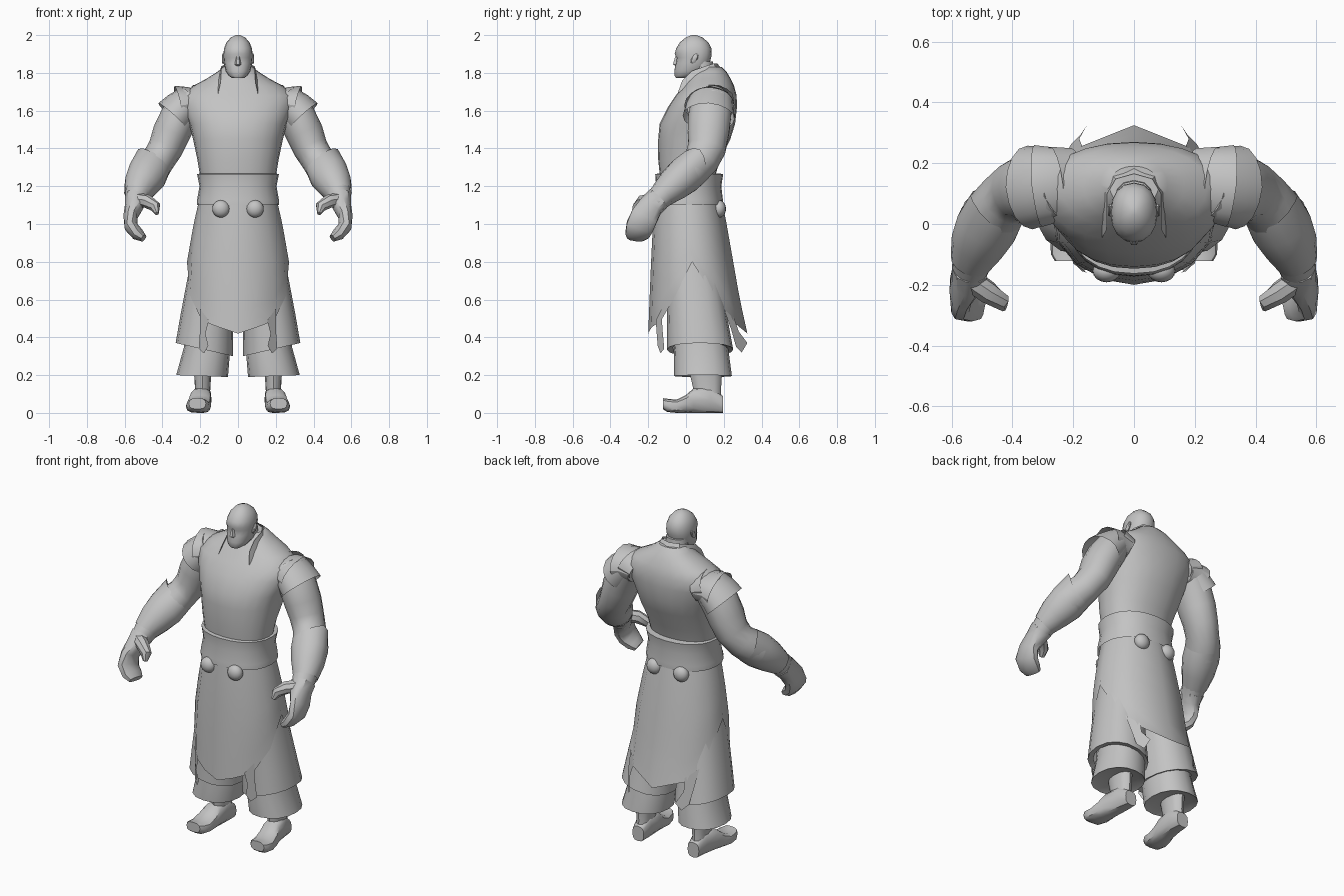
import bpy, bmesh, math
from mathutils import Vector as V

grey = bpy.data.materials.new("plain grey")
grey.diffuse_color = (0.55, 0.55, 0.55, 1)


def finish(name, bm, mirror=False, angle=40):
    bmesh.ops.recalc_face_normals(bm, faces=bm.faces)
    me = bpy.data.meshes.new(name)
    bm.to_mesh(me)
    bm.free()
    me.materials.append(grey)
    ob = bpy.data.objects.new(name, me)
    bpy.context.collection.objects.link(ob)
    bpy.ops.object.select_all(action='DESELECT')
    ob.select_set(True)
    bpy.context.view_layer.objects.active = ob
    bpy.ops.object.shade_smooth_by_angle(angle=math.radians(angle))
    if mirror:
        ob.modifiers.new("mirror", 'MIRROR')
    return ob


def ring(c, u, v, n=12, power=2.0):
    """Superellipse ring around c, spanned by the vectors u and v."""
    def p(t):
        return math.copysign(abs(t) ** (2 / power), t) if abs(t) > 1e-6 else 0
    a = [2 * math.pi * i / n for i in range(n)]
    return [V(c) + V(u) * p(math.cos(t)) + V(v) * p(math.sin(t)) for t in a]


def level(z, cx, hx, y0, y1, tilt=0, n=16, power=2.2):
    """Horizontal ring; tilt raises its outer side."""
    return ring((cx, (y0 + y1) / 2, z), (hx, 0, tilt), (0, (y1 - y0) / 2, 0), n, power)


def skin(name, rings, caps=(True, True), mirror=False, closed=True, angle=40):
    bm = bmesh.new()
    rows = [[bm.verts.new(p) for p in r] for r in rings]
    n = len(rows[0])
    for a, b in zip(rows, rows[1:]):
        for i in range(n if closed else n - 1):
            j = (i + 1) % n
            bm.faces.new((a[i], a[j], b[j], b[i]))
    for row, cap in ((rows[0], caps[0]), (rows[-1], caps[1])):
        if cap and closed:
            bm.faces.new(row)
    return finish(name, bm, mirror, angle)


def tube_rings(path, n=12, power=2.0):
    """Rings along a path of (x, y, z, side radius, depth radius)."""
    pts = [V(p[:3]) for p in path]
    out = []
    for i, p in enumerate(path):
        d = (pts[min(i + 1, len(pts) - 1)] - pts[max(i - 1, 0)]).normalized()
        v = V((0, 1, 0))
        v = (v - d * v.dot(d)).normalized()
        out.append(ring(pts[i], v.cross(d) * p[3], v * p[4], n, power))
    return out


def plate(name, pts, mirror=True):
    bm = bmesh.new()
    bm.faces.new([bm.verts.new(p) for p in pts])
    return finish(name, bm, mirror)


# Upper body garment
skin("tunic", [level(z, 0, hx, a, b, n=24) for z, hx, a, b in (
    (1.22, .195, -.135, .145), (1.34, .215, -.147, .18), (1.45, .238, -.147, .235),
    (1.53, .258, -.14, .26), (1.62, .295, -.095, .27), (1.68, .30, -.055, .268),
    (1.73, .24, -.015, .255), (1.77, .165, .012, .236), (1.805, .11, .04, .215),
    (1.83, .08, .06, .19))])

# Standing collar that ends in two front points
top = [(0, .165, 1.85), (.06, .148, 1.85), (.088, .1, 1.835), (.088, .03, 1.81), (.09, -.02, 1.76)]
low = [(0, .195, 1.815), (.08, .17, 1.80), (.105, .11, 1.785), (.108, .03, 1.75), (.105, -.045, 1.69)]
skin("collar", [top, low], mirror=True, closed=False)

# Belt and round studs
skin("belt", [level(z, 0, hx, a, b, n=24) for z, hx, a, b in (
    (1.10, .218, -.172, .195), (1.13, .216, -.17, .195), (1.2, .204, -.158, .187),
    (1.265, .217, -.163, .197), (1.268, .19, -.135, .16))], caps=(False, False))
for side, y in (("front", -.155), ("back", .175)):
    bm = bmesh.new()
    bmesh.ops.create_uvsphere(bm, u_segments=16, v_segments=10, radius=.046)
    for v in bm.verts:
        v.co = V((v.co.x + .09, v.co.y * .8 + y, v.co.z + 1.08))
    finish(side + "_studs", bm, True)

# Long skirt: pointed front and back, slit up both sides
SK = ((1.13, .205, -.165, .19), (1.0, .235, -.175, .215), (.8, .27, -.185, .25),
      (.6, .283, -.193, .285), (.42, .285, -.2, .325))


def skirt_point(t, z):
    for a, b in zip(SK, SK[1:]):
        if z >= b[0] - 1e-6:
            break
    f = (a[0] - z) / (a[0] - b[0])
    hx, y0, y1 = (a[k] + (b[k] - a[k]) * f for k in (1, 2, 3))
    return V((hx * math.sin(t), (y0 + y1) / 2 - (y1 - y0) / 2 * math.cos(t), z))


def hem(t):
    c, s = abs(math.cos(t)), abs(math.sin(t))
    return .8 - .42 * c if c < .76 else .42 + .06 * s / .643


half = [0, 20, 42, 65, 90, 115, 140]
angles = [math.radians(d) for d in half + [180] + [360 - d for d in half[:0:-1]]]
skin("skirt", [[skirt_point(t, 1.13 + (hem(t) - 1.13) * k / 6) for t in angles]
               for k in range(7)], caps=(False, False))

# Hanging ribbon ends at the skirt corners
plate("front_ribbons", [(.20, -.13, .55), (.155, -.16, .49), (.172, -.155, .42),
                        (.157, -.15, .355), (.18, -.135, .315), (.208, -.115, .34), (.2, -.125, .45)])
plate("back_ribbons", [(.23, .2, .55), (.17, .255, .5), (.18, .28, .43),
                       (.155, .325, .37), (.175, .295, .32), (.205, .265, .35), (.22, .24, .44)])

# Trousers in two overlapping layers
skin("upper_trousers", [level(z, cx, hx, a, b, tl) for z, cx, hx, a, b, tl in (
    (.9, .12, .11, -.12, .17, 0), (.7, .145, .125, -.105, .19, 0), (.5, .165, .14, -.1, .22, .015),
    (.335, .178, .152, -.1, .25, .035), (.345, .178, .12, -.07, .21, .03))],
    caps=(True, False), mirror=True)
skin("lower_trousers", [level(z, cx, hx, a, b, tl) for z, cx, hx, a, b, tl in (
    (.42, .165, .11, -.06, .21, .02), (.33, .165, .122, -.065, .225, .015),
    (.195, .19, .137, -.063, .243, .005), (.21, .19, .1, -.03, .21, .005))], mirror=True)

# Legs and shoes
skin("ankles", [level(z, .187, hx, a, b, n=12) for z, hx, a, b in (
    (.05, .042, .04, .19), (.12, .04, .04, .185), (.2, .045, .022, .19), (.28, .05, .02, .2))],
    mirror=True)
skin("shoes", [ring((cx, y, (a + b) / 2), (hx, 0, 0), (0, 0, (b - a) / 2), 12, 2.8)
               for y, cx, hx, a, b in (
    (.195, .185, .038, 0, .09), (.13, .188, .048, 0, .14), (.04, .198, .057, 0, .13),
    (0, .204, .062, 0, .095), (-.05, .21, .066, 0, .07), (-.1, .213, .06, .005, .075),
    (-.122, .215, .045, .02, .078))], mirror=True)

# Arms
skin("arms", tube_rings([
    (.25, .14, 1.66, .09, .11), (.315, .125, 1.56, .1, .115), (.353, .118, 1.48, .1, .112),
    (.385, .11, 1.4, .092, .102), (.425, .08, 1.335, .088, .095), (.475, .015, 1.275, .102, .098),
    (.505, -.05, 1.22, .092, .09), (.53, -.115, 1.165, .068, .07), (.545, -.165, 1.115, .055, .062)],
    14), mirror=True)

# Forearm guards with an elbow point
c = V((.45, .05, 1.305))
guard = tube_rings([(*c, .096, .096), (.482, -.005, 1.26, .107, .1),
                    (.512, -.065, 1.208, .093, .09), (.538, -.125, 1.155, .068, .07)], 14)
for i, p in enumerate(guard[0]):
    out = max(0, (p - c).normalized().dot(V((.62, .3, .72))))
    guard[0][i] = p + V((.0, .03, .05)) * out ** 4
skin("forearm_guards", guard, caps=(False, False), mirror=True)

# Hands: curled mitt of fingers, and thumb
skin("hands", tube_rings([
    (.54, -.145, 1.135, .06, .066), (.55, -.185, 1.095, .05, .066), (.57, -.22, 1.04, .037, .075),
    (.565, -.245, .985, .037, .075), (.53, -.258, .945, .034, .066), (.5, -.265, .925, .02, .05)],
    10, 2.6), mirror=True)
skin("thumbs", tube_rings([
    (.54, -.18, 1.13, .038, .038), (.48, -.225, 1.12, .036, .038),
    (.437, -.255, 1.09, .03, .03), (.43, -.275, 1.055, .012, .014)], 8), mirror=True)

# Shoulder flaps: three overlapping layers, each rim drawn out to a point on top
for name, path, jag in (
        ("shoulder_ridges", [(.19, .14, 1.63, .07, .11), (.262, .13, 1.655, .085, .125)], .02),
        ("upper_shoulder_flaps", [(.2, .14, 1.625, .075, .11), (.265, .13, 1.635, .09, .125),
                                  (.315, .125, 1.625, .098, .135)], .015),
        ("lower_shoulder_flaps", [(.245, .135, 1.66, .085, .115), (.3, .125, 1.61, .1, .13),
                                  (.342, .12, 1.565, .105, .138)], .006)):
    rings = tube_rings(path, 16)
    c = V(path[-1][:3])
    for i, p in enumerate(rings[-1]):
        d = (p - c).normalized()
        rings[-1][i] = p + d * jag * max(0, d.dot(V((.5, 0, .866)))) ** 6
    skin(name, rings, caps=(True, False), mirror=True, angle=30)

# Neck and head
skin("neck", [level(z, 0, r, .08 - r, .08 + r, n=12) for z, r in
              ((1.72, .085), (1.79, .066), (1.86, .062))])
skin("head", [level(z, 0, hx, a, b, n=16) for z, hx, a, b in (
    (1.772, .03, -.052, .0), (1.785, .05, -.06, .06), (1.81, .066, -.062, .11),
    (1.85, .074, -.055, .125), (1.88, .077, -.05, .133), (1.9, .077, -.06, .136),
    (1.93, .074, -.052, .134), (1.962, .061, -.032, .118), (1.987, .038, -.002, .088),
    (2.0, .012, .03, .055))], angle=50)
skin("nose", [level(z, 0, hx, a, -.03, n=6, power=2) for z, hx, a in (
    (1.835, .014, -.055), (1.845, .018, -.072), (1.89, .009, -.058))])
skin("ears", [ring((x, .045, 1.875), (0, h * .6, 0), (0, .012, h), 8) for x, h in
              ((.068, .022), (.08, .028), (.085, .02))], mirror=True)
